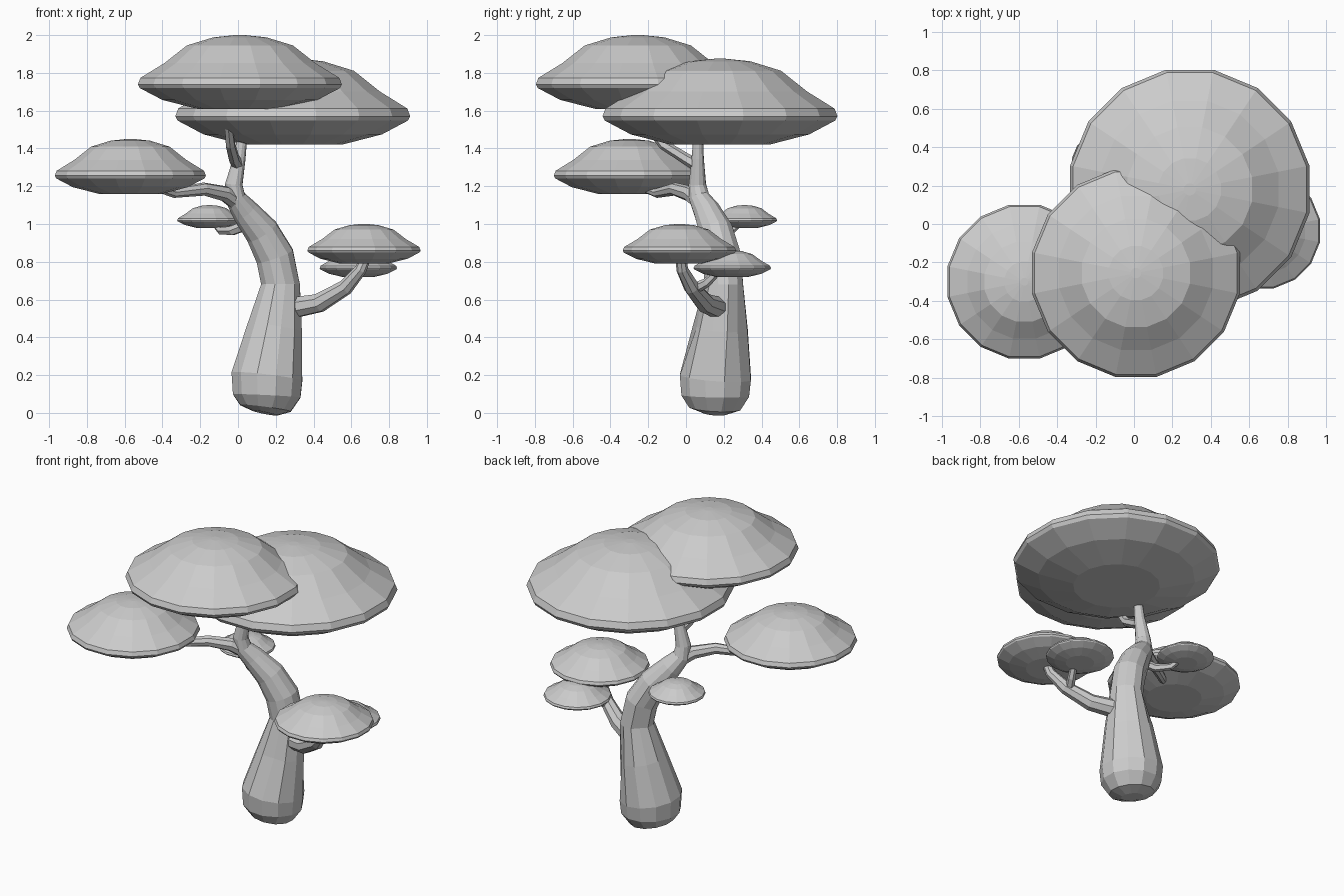
import bpy, math
from mathutils import Vector


def make_object(name, verts, faces):
    mesh = bpy.data.meshes.new(name)
    mesh.from_pydata(verts, [], faces)
    mesh.update()
    obj = bpy.data.objects.new(name, mesh)
    bpy.context.collection.objects.link(obj)
    return obj


def bridge(rings, n):
    faces = [tuple(reversed(range(n)))]
    for r in range(rings - 1):
        for i in range(n):
            j = (i + 1) % n
            faces.append((r * n + i, r * n + j, (r + 1) * n + j, (r + 1) * n + i))
    faces.append(tuple(range((rings - 1) * n, rings * n)))
    return faces


def tube(name, path, n=8, grooves=()):
    """Tapered tube; path = (x, y, z, radius); grooves = (side, first ring, last ring, scale)."""
    pts = [Vector(p[:3]) for p in path]
    verts, u = [], None
    for k, p in enumerate(pts):
        t = (pts[min(k + 1, len(pts) - 1)] - pts[max(k - 1, 0)]).normalized()
        if u is None:
            u = Vector((1, 0, 0)) if abs(t.x) < 0.7 else Vector((0, 0, 1))
        u = (u - t * u.dot(t)).normalized()
        v = t.cross(u)
        for i in range(n):
            a = 2 * math.pi * (i + 0.5) / n
            r = path[k][3]
            for side, first, last, scale in grooves:
                if i == side and first <= k <= last:
                    r *= scale
            verts.append(p + (u * math.cos(a) + v * math.sin(a)) * r)
    return make_object(name, verts, bridge(len(pts), n))


# Foliage cap profile: radius fraction, height fraction
CAP = [(0.42, 0.0), (0.76, 0.12), (0.98, 0.28), (1.0, 0.33), (0.975, 0.42),
       (0.74, 0.62), (0.52, 0.86), (0.26, 0.97), (0.05, 1.0)]


def cap(name, x, y, z0, z1, radius, n=16):
    radius /= math.cos(math.pi / n)
    verts = []
    for r, h in CAP:
        for i in range(n):
            a = 2 * math.pi * (i + 0.5) / n
            verts.append((x + math.cos(a) * r * radius, y + math.sin(a) * r * radius,
                          z0 + (z1 - z0) * h))
    return make_object(name, verts, bridge(len(CAP), n))


# Trunk with shallow bark grooves
tube("trunk", [
    (0.14, 0.15, 0.0, 0.07), (0.145, 0.152, 0.025, 0.14), (0.152, 0.155, 0.09, 0.185),
    (0.153, 0.156, 0.19, 0.195), (0.195, 0.182, 0.45, 0.15), (0.225, 0.2, 0.68, 0.106),
    (0.195, 0.19, 0.83, 0.104), (0.125, 0.16, 0.96, 0.092), (0.035, 0.11, 1.07, 0.072),
    (-0.015, 0.07, 1.14, 0.056), (-0.022, 0.06, 1.21, 0.047),
    (0.008, 0.062, 1.35, 0.033), (0.028, 0.065, 1.5, 0.024)],
    n=12, grooves=[(9, 4, 4, 0.86), (4, 5, 6, 0.86), (1, 4, 4, 0.88)])

# Branches
tube("right_branch", [(0.24, 0.18, 0.565, 0.06), (0.31, 0.16, 0.56, 0.058), (0.43, 0.10, 0.582, 0.052),
                      (0.57, 0.03, 0.665, 0.042), (0.65, -0.02, 0.76, 0.032), (0.69, -0.03, 0.85, 0.025)])
tube("right_twig", [(0.55, 0.04, 0.655, 0.03), (0.59, 0.11, 0.69, 0.025), (0.63, 0.19, 0.77, 0.018)], n=6)
tube("left_branch", [(0.0, 0.08, 1.11, 0.045), (-0.07, 0.02, 1.16, 0.042), (-0.18, -0.06, 1.185, 0.035),
                     (-0.34, -0.15, 1.165, 0.027), (-0.46, -0.25, 1.2, 0.02)])
tube("left_twig", [(0.06, 0.12, 1.0, 0.03), (-0.03, 0.17, 0.965, 0.027), (-0.09, 0.24, 0.965, 0.022),
                   (-0.13, 0.29, 1.01, 0.016)], n=6)
tube("upper_branch", [(0.0, 0.06, 1.31, 0.033), (-0.02, 0.0, 1.345, 0.03), (-0.04, -0.12, 1.42, 0.027),
                      (-0.05, -0.2, 1.52, 0.022), (-0.05, -0.24, 1.66, 0.018)], n=6)

# Foliage caps
for name, x, y, z0, z1, r in [
        ("top_front_foliage", 0.01, -0.255, 1.61, 2.0, 0.54),
        ("top_back_foliage", 0.29, 0.18, 1.42, 1.875, 0.622),
        ("left_foliage", -0.57, -0.30, 1.16, 1.45, 0.40),
        ("right_foliage", 0.667, -0.035, 0.79, 1.0, 0.30),
        ("right_small_foliage", 0.637, 0.245, 0.72, 0.86, 0.205),
        ("left_small_foliage", -0.15, 0.31, 0.98, 1.10, 0.172)]:
    cap(name, x, y, z0, z1, r)
